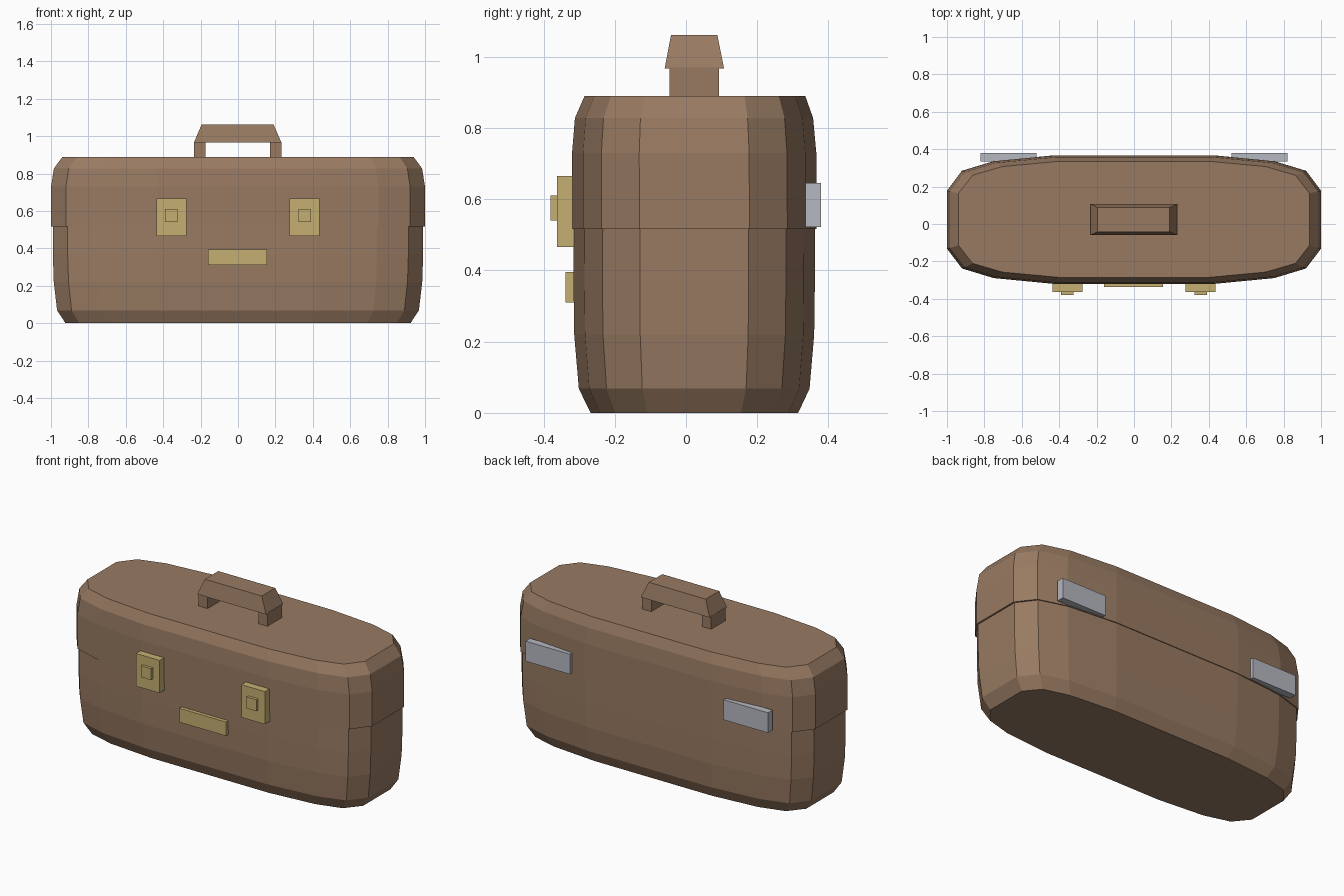
import bpy, bmesh

if "Cube" in bpy.data.objects:
    bpy.data.objects.remove(bpy.data.objects["Cube"])


def material(name, rgb):
    m = bpy.data.materials.new(name)
    m.diffuse_color = (*rgb, 1)
    m.use_nodes = True
    m.node_tree.nodes["Principled BSDF"].inputs["Base Color"].default_value = m.diffuse_color
    return m


leather = material("brown leather", (0.315, 0.195, 0.122))
brass = material("brass", (0.56, 0.43, 0.165))
steel = material("steel", (0.46, 0.48, 0.53))


def loft(name, rings, mat):
    """Skin a stack of equal-length rings and cap both ends."""
    bm = bmesh.new()
    loops = [[bm.verts.new(p) for p in ring] for ring in rings]
    n = len(loops[0])
    for a, b in zip(loops, loops[1:]):
        for i in range(n):
            j = (i + 1) % n
            bm.faces.new((a[i], a[j], b[j], b[i]))
    bm.faces.new(loops[0][::-1])
    bm.faces.new(loops[-1])
    bmesh.ops.recalc_face_normals(bm, faces=bm.faces)
    mesh = bpy.data.meshes.new(name)
    bm.to_mesh(mesh)
    bm.free()
    mesh.materials.append(mat)
    ob = bpy.data.objects.new(name, mesh)
    bpy.context.collection.objects.link(ob)
    return ob


def rect(x0, x1, y0, y1, z):
    return [(x0, y0, z), (x1, y0, z), (x1, y1, z), (x0, y1, z)]


def box(name, x0, x1, y0, y1, z0, z1, mat):
    return loft(name, [rect(x0, x1, y0, y1, z) for z in (z0, z1)], mat)


# Rounded plan outline of the case, as fractions of half width and half depth
quarter = [(1.0, 0.45), (0.92, 0.76), (0.75, 0.91), (0.43, 1.0)]
half = quarter + [(-x, y) for x, y in reversed(quarter)]
outline = half + [(-x, -y) for x, y in half]


def case_ring(z, width, y0, y1):
    cy, hd = (y0 + y1) / 2, (y1 - y0) / 2
    return [(x * width, cy + y * hd, z) for x, y in outline]


# Case base and slightly wider lid
loft("case_base", [case_ring(*r) for r in (
    (0.0, 0.922, -0.268, 0.315), (0.068, 0.967, -0.301, 0.347),
    (0.22, 0.985, -0.314, 0.360), (0.37, 0.99, -0.316, 0.362),
    (0.517, 0.99, -0.315, 0.362))], leather)
loft("case_lid", [case_ring(*r) for r in (
    (0.517, 1.0, -0.320, 0.367), (0.73, 1.0, -0.320, 0.366),
    (0.828, 0.984, -0.312, 0.357), (0.89, 0.938, -0.285, 0.335))], leather)

# Carrying handle: two posts and a tapered grip
for side, x0 in (("left", -0.235), ("right", 0.17)):
    box(f"handle_post_{side}", x0, x0 + 0.062, -0.047, 0.093, 0.88, 0.97, leather)
loft("handle_grip", [rect(-0.235, 0.232, -0.06, 0.107, 0.967),
                     rect(-0.195, 0.19, -0.042, 0.088, 1.062)], leather)

# Front latches with buttons, rear hinges
for side, s in (("left", -1), ("right", 1)):
    x = s * 0.3565
    box(f"latch_{side}", x - 0.08, x + 0.08, -0.363, -0.30, 0.466, 0.666, brass)
    box(f"latch_button_{side}", x - 0.034, x + 0.034, -0.38, -0.355, 0.54, 0.61, brass)
    x = s * 0.67
    box(f"hinge_{side}", x - 0.15, x + 0.15, 0.335, 0.379, 0.522, 0.645, steel)

# Blank front plate
box("front_plate", -0.16, 0.155, -0.338, -0.30, 0.31, 0.395, brass)
